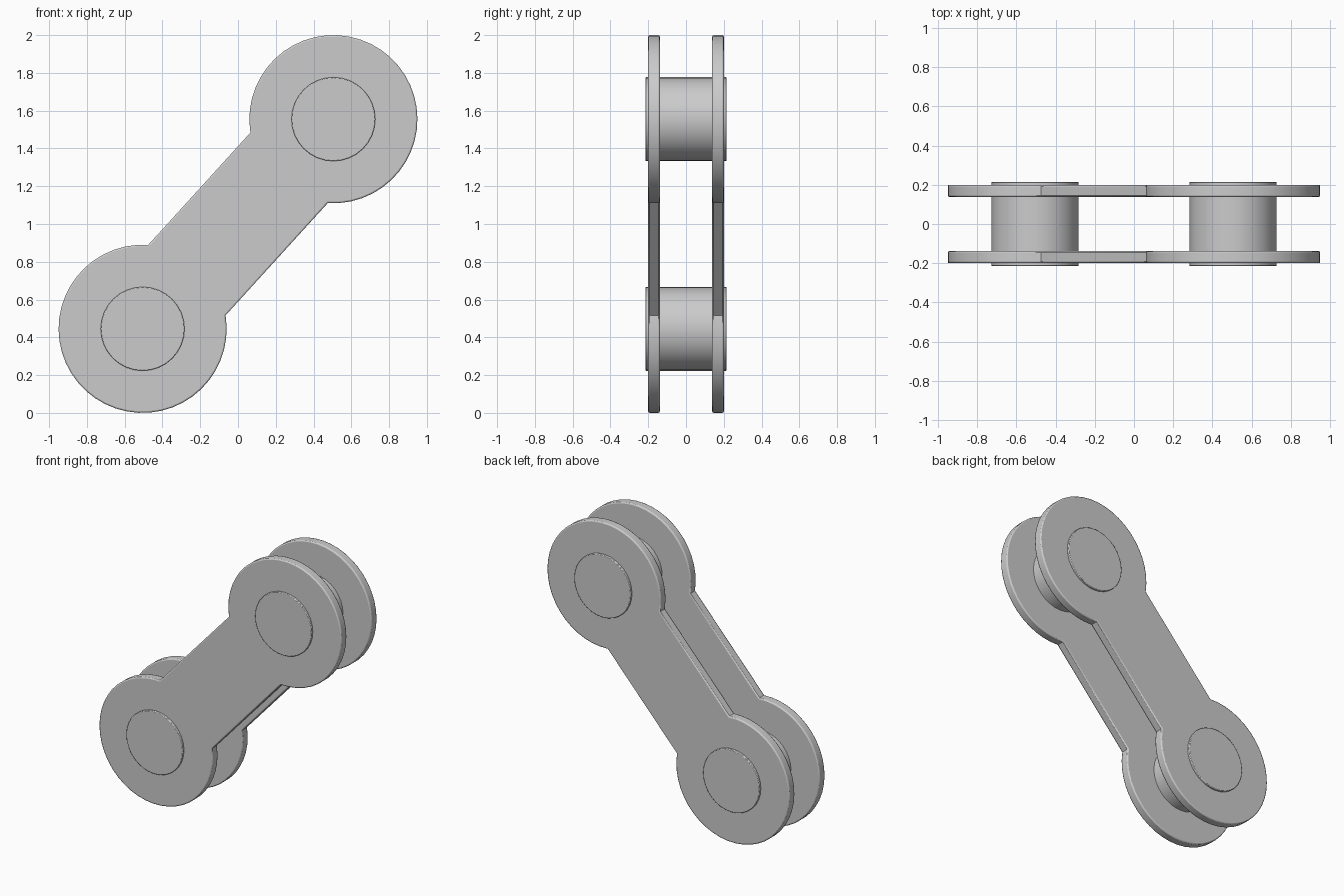
import bpy, bmesh, math
from mathutils import Vector

if "Cube" in bpy.data.objects:
    bpy.data.objects.remove(bpy.data.objects["Cube"])

CX, CZ, R = 0.505, 0.555, 0.445      # end centre offset from middle, end radius
HALF_W = 0.277                       # half width of the straight web
PIN_R, PIN_Y = 0.222, 0.215
MID = Vector((0, 0, 1))
AXIS = math.atan2(CZ, CX)


def finish(bm, name, bevel):
    bmesh.ops.recalc_face_normals(bm, faces=bm.faces)
    me = bpy.data.meshes.new(name)
    bm.to_mesh(me)
    bm.free()
    ob = bpy.data.objects.new(name, me)
    bpy.context.collection.objects.link(ob)
    mod = ob.modifiers.new("rim", 'BEVEL')
    mod.width, mod.segments = bevel, 2
    mod.limit_method, mod.angle_limit = 'ANGLE', math.radians(65)
    bpy.ops.object.select_all(action='DESELECT')
    bpy.context.view_layer.objects.active = ob
    ob.select_set(True)
    bpy.ops.object.shade_smooth_by_angle(angle=math.radians(35))
    return ob


def prism(name, points, y0, y1, bevel):
    bm = bmesh.new()
    face = bm.faces.new([bm.verts.new((x, y0, z)) for x, z in points])
    ext = bmesh.ops.extrude_face_region(bm, geom=[face])
    verts = [v for v in ext['geom'] if isinstance(v, bmesh.types.BMVert)]
    bmesh.ops.translate(bm, verts=verts, vec=(0, y1 - y0, 0))
    return finish(bm, name, bevel)


def arc(cx, cz, r, a0, a1, n):
    return [(cx + r * math.cos(a0 + (a1 - a0) * i / n),
             cz + r * math.sin(a0 + (a1 - a0) * i / n)) for i in range(n + 1)]


# Link plates: two round ends joined by a straight web
open_a = math.pi - math.asin(HALF_W / R)
outline = (arc(CX, 1 + CZ, R, AXIS - open_a, AXIS + open_a, 36)
           + arc(-CX, 1 - CZ, R, AXIS + math.pi - open_a, AXIS + math.pi + open_a, 36))
prism("front_plate", outline, -0.2, -0.138, 0.008)
prism("back_plate", outline, 0.138, 0.2, 0.008)

# Pins: solid rollers passing through both plates
for name, s in (("upper_pin", 1), ("lower_pin", -1)):
    circle = arc(s * CX, 1 + s * CZ, PIN_R, 0, 2 * math.pi, 32)[:-1]
    prism(name, circle, -PIN_Y, PIN_Y, 0.004)
